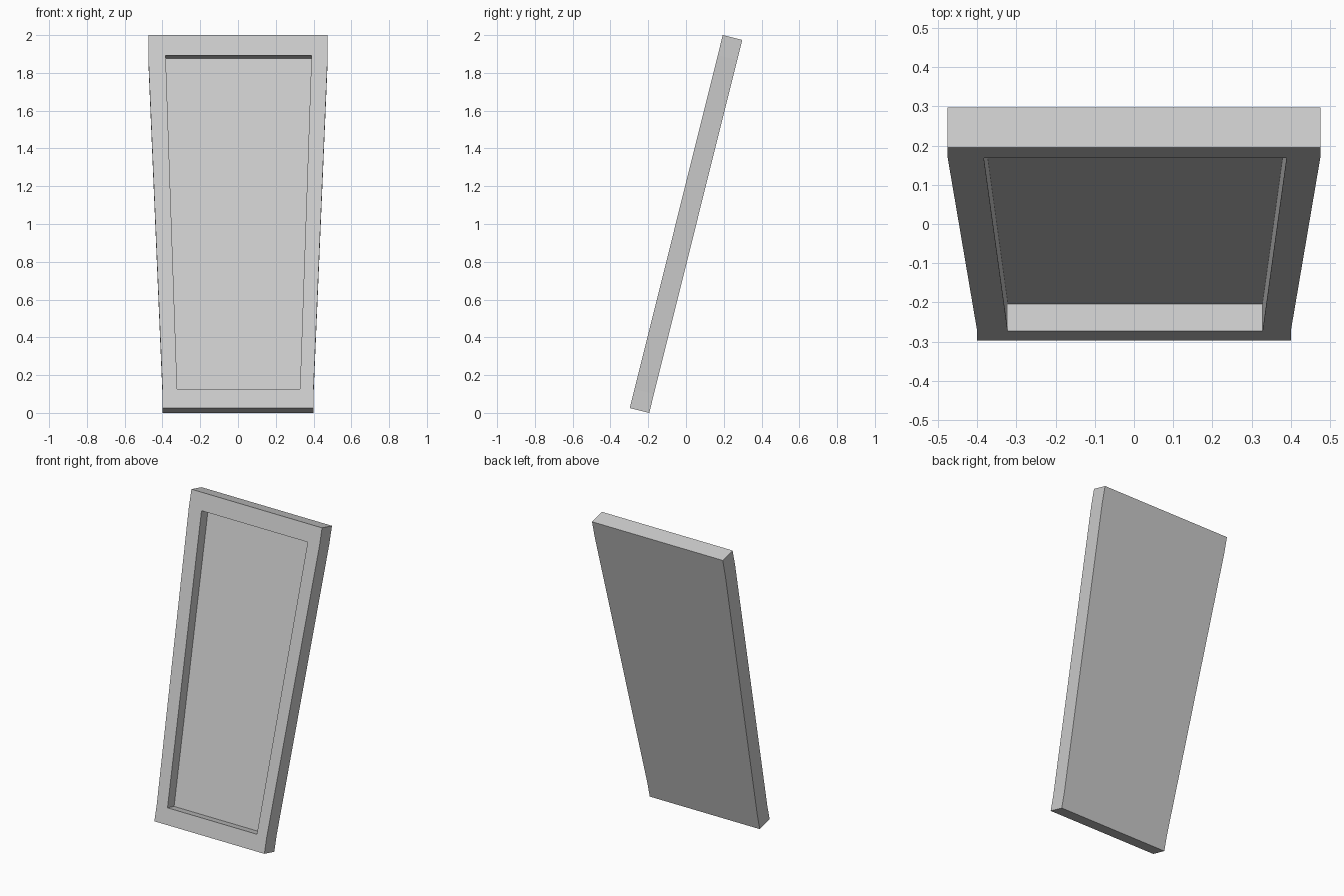
import bpy, bmesh, math

if "Cube" in bpy.data.objects:
    bpy.data.objects.remove(bpy.data.objects["Cube"])

LENGTH, THICK, DEPTH = 2.035, 0.106, 0.071
TILT = math.radians(14)
SHIFT = 0.003  # recess sits a hair off centre

# Rows up the slab: height, outer half width, recess half width
ROWS = [(0, 0.40, 0.325), (0.103, 0.40, 0.325),
        (LENGTH - 0.11, 0.475, 0.386), (LENGTH, 0.475, 0.386)]

bm = bmesh.new()

# Front face: a 3 x 3 patch of faces, the middle one becomes the recess
grid = [[bm.verts.new((x, -THICK / 2, h - LENGTH / 2))
         for x in (-outer, SHIFT - inner, SHIFT + inner, outer)]
        for h, outer, inner in ROWS]
front = [bm.faces.new((grid[r][c], grid[r][c + 1], grid[r + 1][c + 1], grid[r + 1][c]))
         for r in range(3) for c in range(3)]
panel = front[4]

# Slab thickness
back = bmesh.ops.extrude_face_region(bm, geom=front, use_keep_orig=True)["geom"]
bmesh.ops.translate(bm, vec=(0, THICK, 0),
                    verts=[v for v in back if isinstance(v, bmesh.types.BMVert)])

# Recessed panel
sunk = bmesh.ops.extrude_discrete_faces(bm, faces=[panel])["faces"][0]
bmesh.ops.translate(bm, vec=(0, DEPTH, 0), verts=sunk.verts[:])
bmesh.ops.recalc_face_normals(bm, faces=bm.faces[:])

mesh = bpy.data.meshes.new("leaning_panel")
bm.to_mesh(mesh)
bm.free()
obj = bpy.data.objects.new("leaning_panel", mesh)
bpy.context.collection.objects.link(obj)

# Lean the slab backwards
obj.rotation_euler.x = -TILT
obj.location.z = 1
